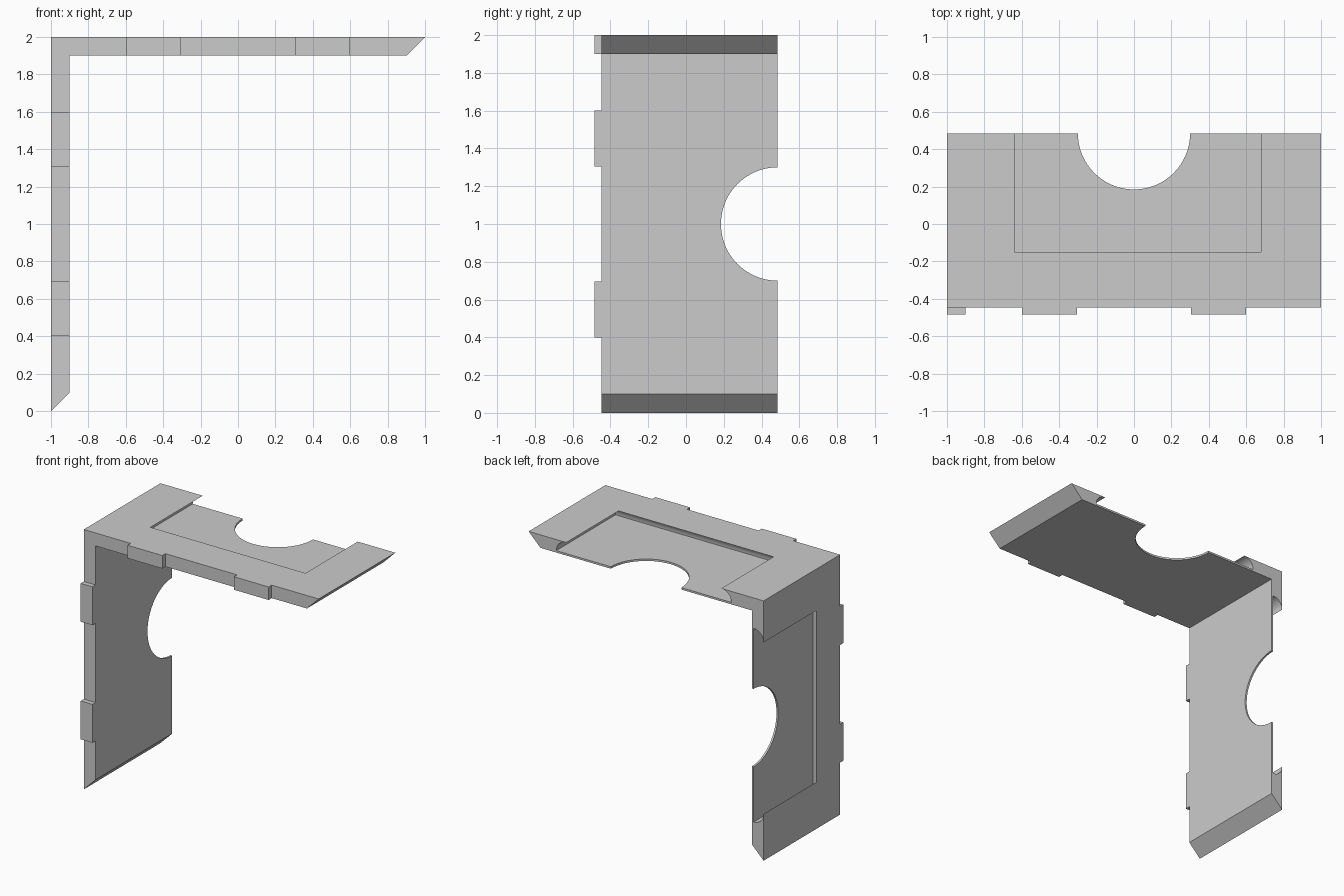
import bpy, bmesh, math
from mathutils import Matrix

cube = bpy.data.objects.get("Cube")
if cube:
    bpy.data.objects.remove(cube, do_unlink=True)

FRONT, BACK, TAB_FRONT = -0.447, 0.485, -0.485
THICK, LIP = 0.1, 0.085          # panel thickness, recess depth and undercut
# Turns a part of the top panel into the same part of the side panel
TO_SIDE = Matrix(((0, 0, -1, 1), (0, 1, 0, 0), (1, 0, 0, 1), (0, 0, 0, 1)))

grey = bpy.data.materials.new("light_grey")
grey.use_nodes = True
grey.diffuse_color = (0.6, 0.6, 0.6, 1)
grey.node_tree.nodes["Principled BSDF"].inputs["Base Color"].default_value = (0.6, 0.6, 0.6, 1)


def loft(name, rings, matrix=Matrix()):
    """Closed solid through a list of matching point rings."""
    bm = bmesh.new()
    loops = [[bm.verts.new(matrix @ Matrix.Translation(p).translation) for p in ring]
             for ring in rings]
    n = len(loops[0])
    for a, b in zip(loops, loops[1:]):
        for i in range(n):
            j = (i + 1) % n
            bm.faces.new((a[i], a[j], b[j], b[i]))
    bm.faces.new(loops[0])
    bm.faces.new(loops[-1])
    bmesh.ops.recalc_face_normals(bm, faces=bm.faces)
    mesh = bpy.data.meshes.new(name)
    bm.to_mesh(mesh)
    bm.free()
    mesh.materials.append(grey)
    obj = bpy.data.objects.new(name, mesh)
    bpy.context.collection.objects.link(obj)
    return obj


def rect(x0, x1, y0, y1, z):
    return [(x0, y0, z), (x1, y0, z), (x1, y1, z), (x0, y1, z)]


def circle(radius, z, n=96):
    return [(radius * math.cos(math.tau * i / n),
             BACK + radius * math.sin(math.tau * i / n), z) for i in range(n)]


def recess_ring(grow, z):
    return rect(-0.64 - grow, 0.68 + grow, -0.15 - grow, BACK + 0.2, z)


# Angle-shaped body with mitred ends
inner = 2 - THICK
outline = [(-1, 0), (-1 + THICK, THICK), (-1 + THICK, inner),
           (1 - THICK, inner), (1, 2), (-1, 2)]
body = loft("corner_panels", [[(x, y, z) for x, z in outline] for y in (FRONT, BACK)])

# Undercut recess and half-round notch, cut into both panels
cove = [(LIP * math.sin(a), 2 - LIP + LIP * math.cos(a))
        for a in (math.pi / 2 * i / 12 for i in range(13))]
cutters = []
for side, matrix in (("top", Matrix()), ("side", TO_SIDE)):
    rings = [recess_ring(0, 2.1)] + [recess_ring(g, z) for g, z in cove]
    cutters.append(loft(side + "_recess_cutter", rings, matrix))
    cutters.append(loft(side + "_notch_cutter",
                        [circle(0.3, 1.8), circle(0.3, 2.2)], matrix))

bpy.context.view_layer.objects.active = body
for cutter in cutters:
    cutter.hide_render = True
    mod = body.modifiers.new("cut", "BOOLEAN")
    mod.operation, mod.solver, mod.object = "DIFFERENCE", "EXACT", cutter
    bpy.ops.object.modifier_apply(modifier=mod.name)
for cutter in cutters:
    bpy.data.objects.remove(cutter, do_unlink=True)

# Smooth the coves and notches, keep the edges sharp
body.select_set(True)
bpy.ops.object.shade_smooth_by_angle(angle=math.radians(30))

# Front tabs, two on each panel
for side, matrix in (("top", Matrix()), ("side", TO_SIDE)):
    for label, x in (("first", -0.6), ("second", 0.305)):
        loft(f"{side}_{label}_tab",
             [rect(x, x + 0.295, TAB_FRONT, FRONT, z) for z in (inner, 2)], matrix)
